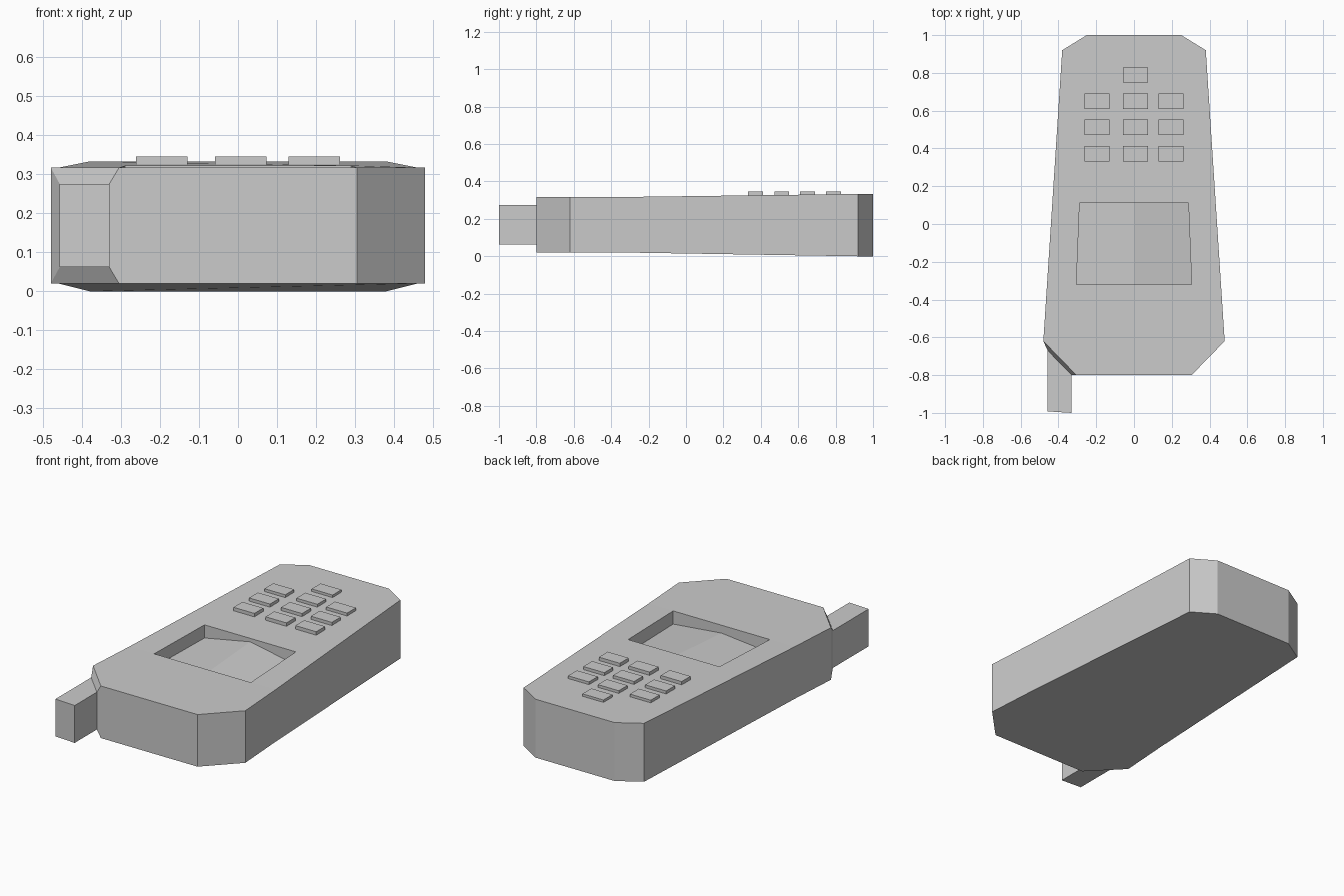
import bpy, bmesh
from mathutils import Vector

if "Cube" in bpy.data.objects:
    bpy.data.objects.remove(bpy.data.objects["Cube"], do_unlink=True)

grey = bpy.data.materials.new("plain grey")
grey.use_nodes = True
COLOUR = (0.6, 0.6, 0.6, 1)
grey.diffuse_color = COLOUR
grey.node_tree.nodes["Principled BSDF"].inputs["Base Color"].default_value = COLOUR

FRONT_BASE, FRONT_TOP, BACK_TOP = 0.02, 0.317, 0.333
BEND, BACK = -0.32, 0.92


def ramp(y):
    return min(max((y - BEND) / (BACK - BEND), 0), 1)


def top_z(y):
    return FRONT_TOP + (BACK_TOP - FRONT_TOP) * ramp(y)


def make_object(name, bm):
    bmesh.ops.recalc_face_normals(bm, faces=bm.faces[:])
    mesh = bpy.data.meshes.new(name)
    bm.to_mesh(mesh)
    bm.free()
    mesh.materials.append(grey)
    obj = bpy.data.objects.new(name, mesh)
    bpy.context.collection.objects.link(obj)
    return obj


# Handset body: an eight-sided outline, thicker toward the back
half = [(0.25, 1.0), (0.38, BACK), (0.48, -0.62), (0.305, -0.8)]
outline = half + [(-x, y) for x, y in reversed(half)]
bm = bmesh.new()
base = bm.faces.new([bm.verts.new((x, y, FRONT_BASE)) for x, y in outline])
raised = bmesh.ops.extrude_face_region(bm, geom=[base], use_keep_orig=True)
for v in raised["geom"]:
    if isinstance(v, bmesh.types.BMVert):
        v.co.z = FRONT_TOP
bmesh.ops.bisect_plane(bm, geom=bm.verts[:] + bm.edges[:] + bm.faces[:],
                       plane_co=(0, BEND, 0), plane_no=(0, 1, 0))
for v in bm.verts:
    v.co.z = top_z(v.co.y) if v.co.z > 0.1 else FRONT_BASE * (1 - ramp(v.co.y))
bmesh.ops.recalc_face_normals(bm, faces=bm.faces[:])


def extrude(face):
    new = bmesh.ops.extrude_discrete_faces(bm, faces=[face])["faces"][0]
    return new


# Stub antenna: sloped collar on the front corner, then a straight stem
corner = min(bm.faces, key=lambda f: (f.calc_center_median() - Vector((-0.39, -0.71, 0.17))).length)
collar = extrude(corner)
for v in collar.verts:
    outer = v.co.x < -0.4
    v.co = (-0.457 if outer else -0.33, -0.67 if outer else -0.8,
            0.275 if v.co.z > 0.17 else 0.062)
stem = extrude(collar)
for v in stem.verts:
    v.co.y = -0.992 if v.co.x < -0.4 else -1.0
body = make_object("body_with_antenna", bm)

# Screen recess with a gently ridged floor
bm = bmesh.new()
rings = []
for y, w, ridge in ((-0.32, 0.305, 0.045), (0.11, 0.288, 0.02)):
    z = top_z(y)
    profile = [(-w, z + 0.1), (-w, z - 0.075), (0, z - ridge), (w, z - 0.075), (w, z + 0.1)]
    rings.append([bm.verts.new((x, y, h)) for x, h in profile])
    bm.faces.new(rings[-1])
for i in range(5):
    j = (i + 1) % 5
    bm.faces.new((rings[0][i], rings[0][j], rings[1][j], rings[1][i]))
cutter = make_object("screen_cutter", bm)
cutter.hide_render = True
cut = body.modifiers.new("screen_recess", "BOOLEAN")
cut.operation = "DIFFERENCE"
cut.solver = "EXACT"
cut.object = cutter

# Apply the cut so that the cutter can be removed
bpy.context.view_layer.update()
evaluated = body.evaluated_get(bpy.context.evaluated_depsgraph_get())
body_mesh = bpy.data.meshes.new_from_object(evaluated)
body.modifiers.clear()
body.data = body_mesh
bpy.data.objects.remove(cutter, do_unlink=True)


# Keypad: three rows of three keys and a single key behind them
def key(name, x, y):
    bm = bmesh.new()
    bmesh.ops.create_cube(bm, size=1)
    for v in bm.verts:
        v.co = (x + v.co.x * 0.132, y + v.co.y * 0.08, 0.345 if v.co.z > 0 else 0.318)
    make_object(name, bm)


for row, y in enumerate((0.372, 0.512, 0.65)):
    for column, x in enumerate((-0.195, 0.007, 0.195)):
        key(f"key_{row + 1}_{column + 1}", x, y)
key("top_key", 0.007, 0.788)
